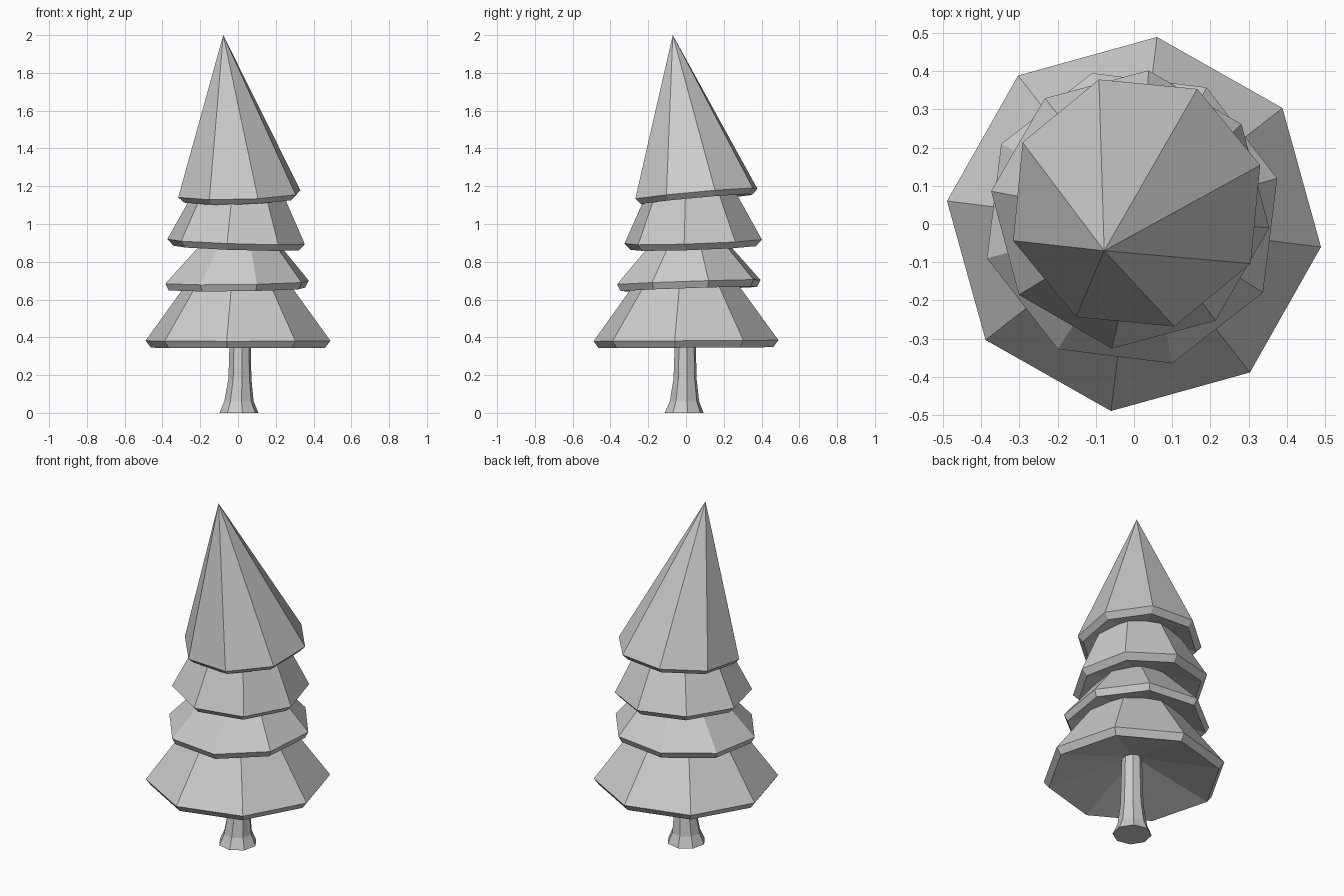
import bpy, bmesh, math

if "Cube" in bpy.data.objects:
    bpy.data.objects.remove(bpy.data.objects["Cube"])

SIDES = 8


def lofted(name, rings, phase):
    """Skin octagonal rings (cx, cy, z, radius, slope_x, slope_y); radius 0 makes a point."""
    bm = bmesh.new()
    loops = []
    for cx, cy, z, r, sx, sy in rings:
        loop = []
        for i in range(SIDES):
            a = math.radians(phase) + 2 * math.pi * i / SIDES
            x, y = r * math.cos(a), r * math.sin(a)
            loop.append(bm.verts.new((cx + x, cy + y, z + sx * x + sy * y)))
        loops.append(loop)
    for a, b in zip(loops, loops[1:]):
        for i in range(SIDES):
            j = (i + 1) % SIDES
            bm.faces.new((a[i], a[j], b[j], b[i]))
    # close flat ends (pointed ends close when merged)
    if rings[0][3] > 0:
        bm.faces.new(loops[0][::-1])
    if rings[-1][3] > 0:
        bm.faces.new(loops[-1])
    bmesh.ops.remove_doubles(bm, verts=bm.verts[:], dist=1e-5)
    bmesh.ops.recalc_face_normals(bm, faces=bm.faces[:])
    mesh = bpy.data.meshes.new(name)
    bm.to_mesh(mesh)
    bm.free()
    obj = bpy.data.objects.new(name, mesh)
    bpy.context.collection.objects.link(obj)
    return obj


def tier(name, centre, rim, lip, tilt, top, phase):
    """Foliage skirt: hollow underside, bevelled lip, wide rim, sloping top."""
    (cx, cy), (rz, rr), (lz, lr) = centre, rim, lip
    lofted(name, [
        (cx, cy, lz + 0.28 * lr, 0, 0, 0),
        (cx, cy, lz, lr, *tilt),
        (cx, cy, rz, rr, *tilt),
        (*top, 0, 0),
    ], phase)


# Flared trunk
lofted("trunk", [
    (0.005, -0.01, 0.0, 0.105, 0, 0),
    (0.005, -0.008, 0.06, 0.079, 0, 0),
    (0.01, -0.005, 0.18, 0.062, 0, 0),
    (0.012, -0.003, 0.50, 0.053, 0, 0),
], 10)

# Four stacked foliage tiers, each slightly turned and tilted
tier("foliage_bottom", (0, 0), (0.382, 0.493), (0.345, 0.465),
     (0, 0.006), (0, 0, 0.75, 0.226), -7)
tier("foliage_lower_middle", (-0.005, 0.015), (0.692, 0.394), (0.656, 0.375),
     (0.013, 0.033), (0.013, 0.018, 0.95, 0.163), 15.4)
tier("foliage_upper_middle", (-0.01, 0.038), (0.907, 0.367), (0.873, 0.335),
     (-0.033, 0.033), (0.003, 0.026, 1.22, 0.21), -7.5)
tier("foliage_top", (0.007, 0.055), (1.16, 0.338), (1.13, 0.308),
     (0.03, 0.09), (-0.078, -0.07, 2.0, 0), 17)
